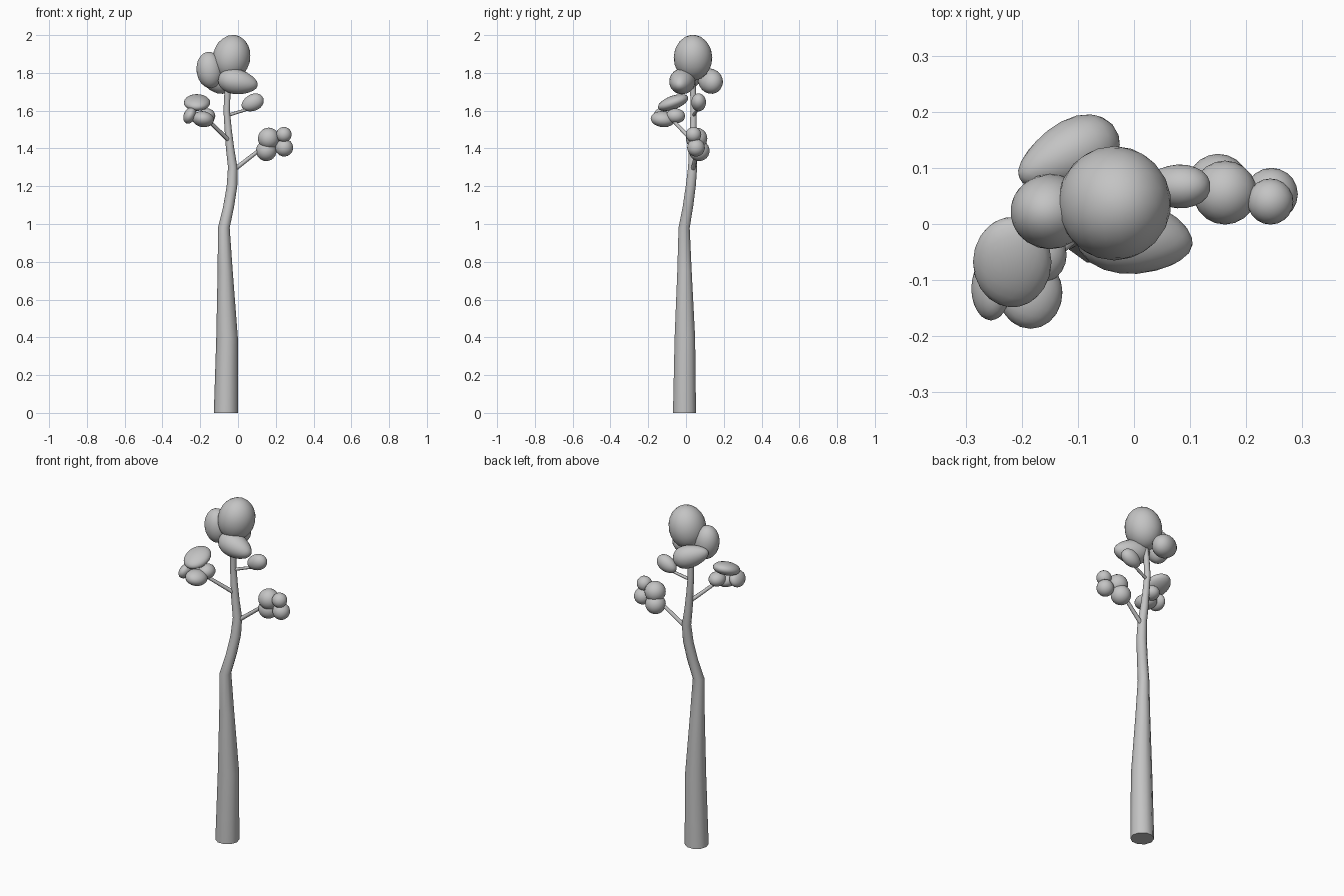
import bpy, bmesh, math
from mathutils import Vector, Euler, Matrix

cube = bpy.data.objects.get("Cube")
if cube:
    bpy.data.objects.remove(cube, do_unlink=True)

grey = bpy.data.materials.new("plain grey")
grey.use_nodes = True
tone = (0.55, 0.55, 0.55, 1)
grey.diffuse_color = tone
grey.node_tree.nodes["Principled BSDF"].inputs["Base Color"].default_value = tone


def finish(name, bm, angle):
    """Turn a bmesh into a smooth shaded object."""
    bmesh.ops.recalc_face_normals(bm, faces=bm.faces)
    mesh = bpy.data.meshes.new(name)
    bm.to_mesh(mesh)
    bm.free()
    mesh.materials.append(grey)
    obj = bpy.data.objects.new(name, mesh)
    bpy.context.collection.objects.link(obj)
    bpy.ops.object.select_all(action="DESELECT")
    obj.select_set(True)
    bpy.context.view_layer.objects.active = obj
    bpy.ops.object.shade_smooth_by_angle(angle=math.radians(angle))
    return obj


def tube(name, path, sides, flat=False):
    """Loft rings along (x, y, z, radius) points."""
    bm = bmesh.new()
    points = [Vector(p[:3]) for p in path]
    axis = Vector((0, 0, 1)) if flat else points[-1] - points[0]
    turn = Vector((0, 0, 1)).rotation_difference(axis)
    rings = []
    for centre, p in zip(points, path):
        ring = []
        for i in range(sides):
            a = math.tau * i / sides
            spoke = Vector((math.cos(a), math.sin(a), 0)) * p[3]
            ring.append(bm.verts.new(centre + turn @ spoke))
        rings.append(ring)
    for low, high in zip(rings, rings[1:]):
        for i in range(sides):
            j = (i + 1) % sides
            bm.faces.new((low[i], low[j], high[j], high[i]))
    bm.faces.new(rings[0][::-1])
    bm.faces.new(rings[-1])
    return finish(name, bm, 50)


def leaf_clump(name, centre, size, tilt=(0, 0, 0), taper=0.0):
    """Ellipsoid, narrowed towards its local +x end by taper."""
    bm = bmesh.new()
    bmesh.ops.create_icosphere(bm, subdivisions=3, radius=1)
    for v in bm.verts:
        k = 1 - taper * v.co.x
        v.co.y *= k
        v.co.z *= k
    spin = Euler([math.radians(t) for t in tilt]).to_matrix().to_4x4()
    bm.transform(Matrix.Translation(centre) @ spin @ Matrix.Diagonal((*size, 1)))
    return finish(name, bm, 80)


# Trunk: broad base, a kink at mid height, slender top
tube("trunk", [
    (-0.064, -0.008, 0, 0.064), (-0.058, -0.006, 0.4, 0.057),
    (-0.068, -0.008, 0.75, 0.04), (-0.075, -0.01, 0.98, 0.031),
    (-0.05, 0.01, 1.09, 0.029), (-0.032, 0.025, 1.2, 0.028),
    (-0.028, 0.035, 1.3, 0.025), (-0.042, 0.036, 1.4, 0.022),
    (-0.052, 0.038, 1.5, 0.019), (-0.06, 0.04, 1.6, 0.017),
    (-0.055, 0.037, 1.72, 0.016), (-0.045, 0.036, 1.8, 0.014)], 10, True)

# Branches
tube("left_branch", [(-0.03, 0.035, 1.28, 0.012), (0.15, 0.065, 1.42, 0.009)], 8)
tube("right_branch", [(-0.045, 0.035, 1.44, 0.012), (-0.17, -0.08, 1.56, 0.009)], 8)
tube("upper_branch", [(-0.055, 0.04, 1.575, 0.009), (0.06, 0.065, 1.61, 0.007)], 8)

# Round clumps on the left branch
for name, centre, r in (
        ("left_clump_top", (0.162, 0.056, 1.453), 0.057),
        ("left_clump_bottom", (0.15, 0.07, 1.388), 0.055),
        ("left_clump_outer_top", (0.243, 0.04, 1.473), 0.041),
        ("left_clump_outer_bottom", (0.245, 0.053, 1.404), 0.047)):
    leaf_clump(name, centre, (r, r, r))

# Flattened clumps on the right branch
leaf_clump("right_clump_top", (-0.217, -0.068, 1.643), (0.07, 0.085, 0.036), (20, 0, 0))
leaf_clump("right_clump_front", (-0.185, -0.122, 1.555), (0.058, 0.065, 0.042), (-5, 8, 0))
leaf_clump("right_clump_outer", (-0.255, -0.115, 1.575), (0.032, 0.057, 0.046), (0, 25, 0))
leaf_clump("right_clump_inner", (-0.165, -0.055, 1.572), (0.045, 0.05, 0.04))

# Single clump on the upper branch
leaf_clump("upper_clump", (0.077, 0.067, 1.642), (0.062, 0.039, 0.044), (0, -25, 0), -0.1)

# Crown
leaf_clump("crown_top", (-0.035, 0.037, 1.88), (0.1, 0.102, 0.122), (0, 12, 0))
leaf_clump("crown_right", (-0.15, 0.022, 1.815), (0.07, 0.067, 0.097), (0, -6, 0))
leaf_clump("crown_front", (0, -0.022, 1.752), (0.107, 0.068, 0.066), (-18, 10, -8), 0.2)
leaf_clump("crown_back", (-0.118, 0.122, 1.762), (0.1, 0.058, 0.063), (15, -18, 205), 0.25)
